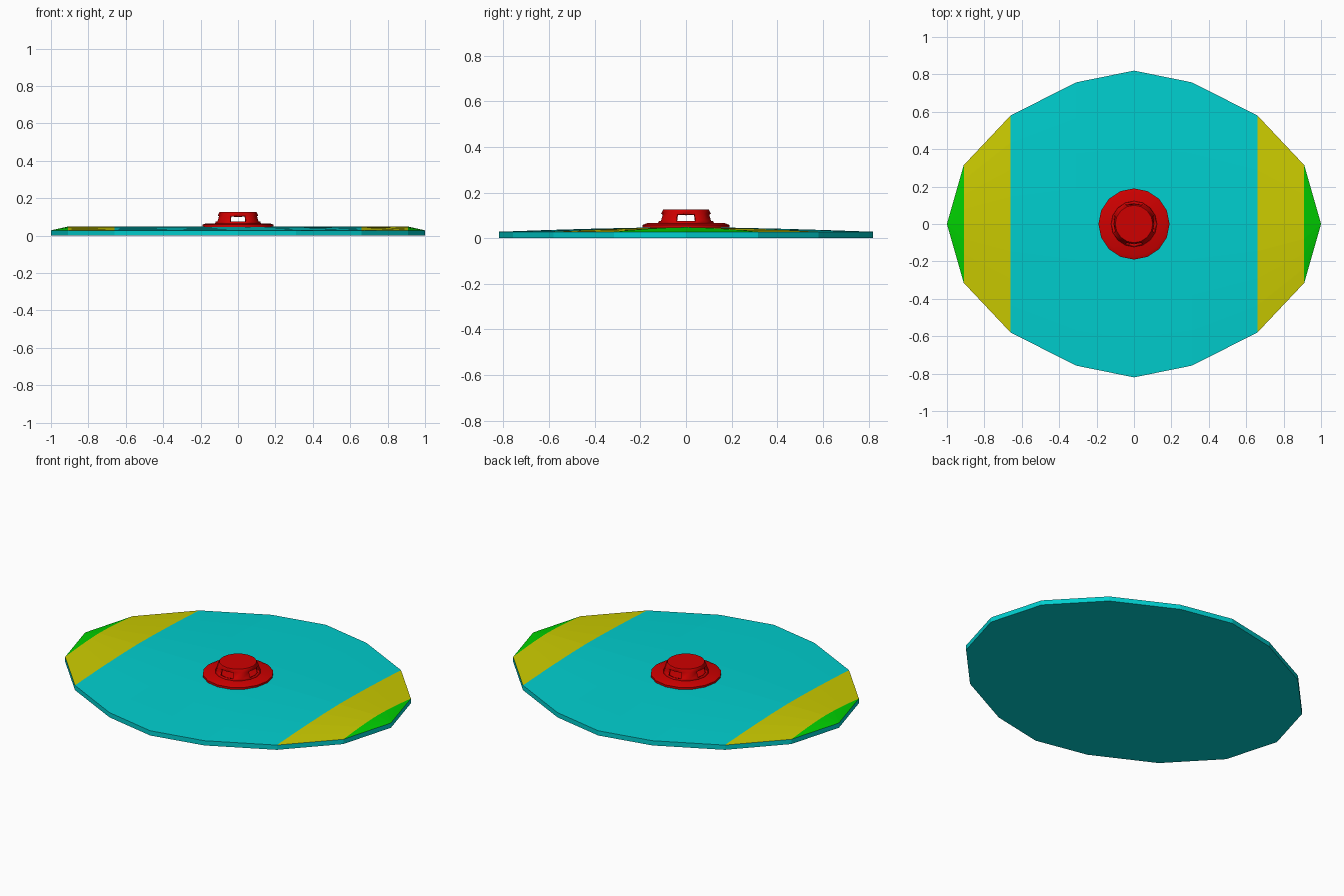
import bpy, bmesh
from math import cos, sin, pi, radians

if "Cube" in bpy.data.objects:
    bpy.data.objects.remove(bpy.data.objects["Cube"])

def material(name, rgb):
    m = bpy.data.materials.new(name)
    m.diffuse_color = (*rgb, 1)
    m.use_nodes = True
    m.node_tree.nodes["Principled BSDF"].inputs["Base Color"].default_value = m.diffuse_color
    return m

teal = material("teal", (0.0, 0.62, 0.62))
yellow = material("yellow", (0.6, 0.6, 0.0))
green = material("green", (0.0, 0.62, 0.0))
red = material("red", (0.62, 0.0, 0.0))

def make_object(name, bm, mats):
    bmesh.ops.remove_doubles(bm, verts=bm.verts, dist=1e-5)
    bmesh.ops.recalc_face_normals(bm, faces=bm.faces)
    me = bpy.data.meshes.new(name)
    bm.to_mesh(me)
    bm.free()
    for m in mats:
        me.materials.append(m)
    ob = bpy.data.objects.new(name, me)
    bpy.context.collection.objects.link(ob)
    return ob

def smooth(ob):
    bpy.ops.object.select_all(action='DESELECT')
    ob.select_set(True)
    bpy.context.view_layer.objects.active = ob
    bpy.ops.object.shade_smooth_by_angle(angle=radians(30))

def lathe(name, profile, n=16, skip=lambda row, seg: False):
    bm = bmesh.new()
    for row in range(len(profile) - 1):
        (r0, z0), (r1, z1) = profile[row], profile[row + 1]
        for s in range(n):
            if skip(row, s):
                continue
            a, b = 2 * pi * s / n, 2 * pi * (s + 1) / n
            pts = [(r0, a, z0), (r0, b, z0), (r1, b, z1), (r1, a, z1)]
            if r0 == 0:
                pts = pts[1:]
            elif r1 == 0:
                pts = pts[:3]
            bm.faces.new([bm.verts.new((r * cos(t), r * sin(t), z)) for r, t, z in pts])
    return make_object(name, bm, [red])

# Sixteen-sided plate with a top arched across its width
half = [(0, 0.82), (0.31, 0.757), (0.66, 0.58), (0.91, 0.315), (1.0, 0)]
columns = [(-x, w) for x, w in half[:0:-1]] + half
RIM, RISE, SEG = 0.028, 0.02, 8
bm = bmesh.new()
rows = []
for x, w in columns:
    steps = [i / SEG * 2 - 1 for i in range(SEG + 1)] if w else [0]
    rows.append([bm.verts.new((x, t * w, RIM + (RISE * (1 - abs(t) ** 1.6) if w else 0)))
                 for t in steps])

for i in range(len(rows) - 1):
    a, b = rows[i], rows[i + 1]
    mid = abs(columns[i][0] + columns[i + 1][0]) / 2
    index = 2 if mid > 0.91 else 1 if mid > 0.66 else 0
    for j in range(SEG):
        if len(a) == 1:
            quad = [a[0], b[j], b[j + 1]]
        elif len(b) == 1:
            quad = [a[j], b[0], a[j + 1]]
        else:
            quad = [a[j], b[j], b[j + 1], a[j + 1]]
        bm.faces.new(quad).material_index = index

# Plate rim and underside
rim = [r[0] for r in rows] + [r[-1] for r in rows[-2:0:-1]]
low = [bm.verts.new((v.co.x, v.co.y, 0)) for v in rim]
for i in range(len(rim)):
    k = (i + 1) % len(rim)
    bm.faces.new([rim[i], low[i], low[k], rim[k]])
bm.faces.new(low)
make_object("plate", bm, [teal, yellow, green])

# Round flange under the handle
flange = lathe("handle_flange", [(0, 0.042), (0.19, 0.042), (0.19, 0.058), (0.17, 0.066), (0, 0.066)])
smooth(flange)

# Hollow knob with four openings, each two segments wide and centred on an axis
knob = lathe("knob", [(0.124, 0.062), (0.119, 0.075), (0.109, 0.107), (0.1, 0.125), (0, 0.125)],
             skip=lambda row, seg: row == 1 and seg % 4 in (0, 3))
wall = knob.modifiers.new("wall", 'SOLIDIFY')
wall.thickness = 0.015
# keep the wall on the inside of the outer surface
wall.offset = -1
smooth(knob)
